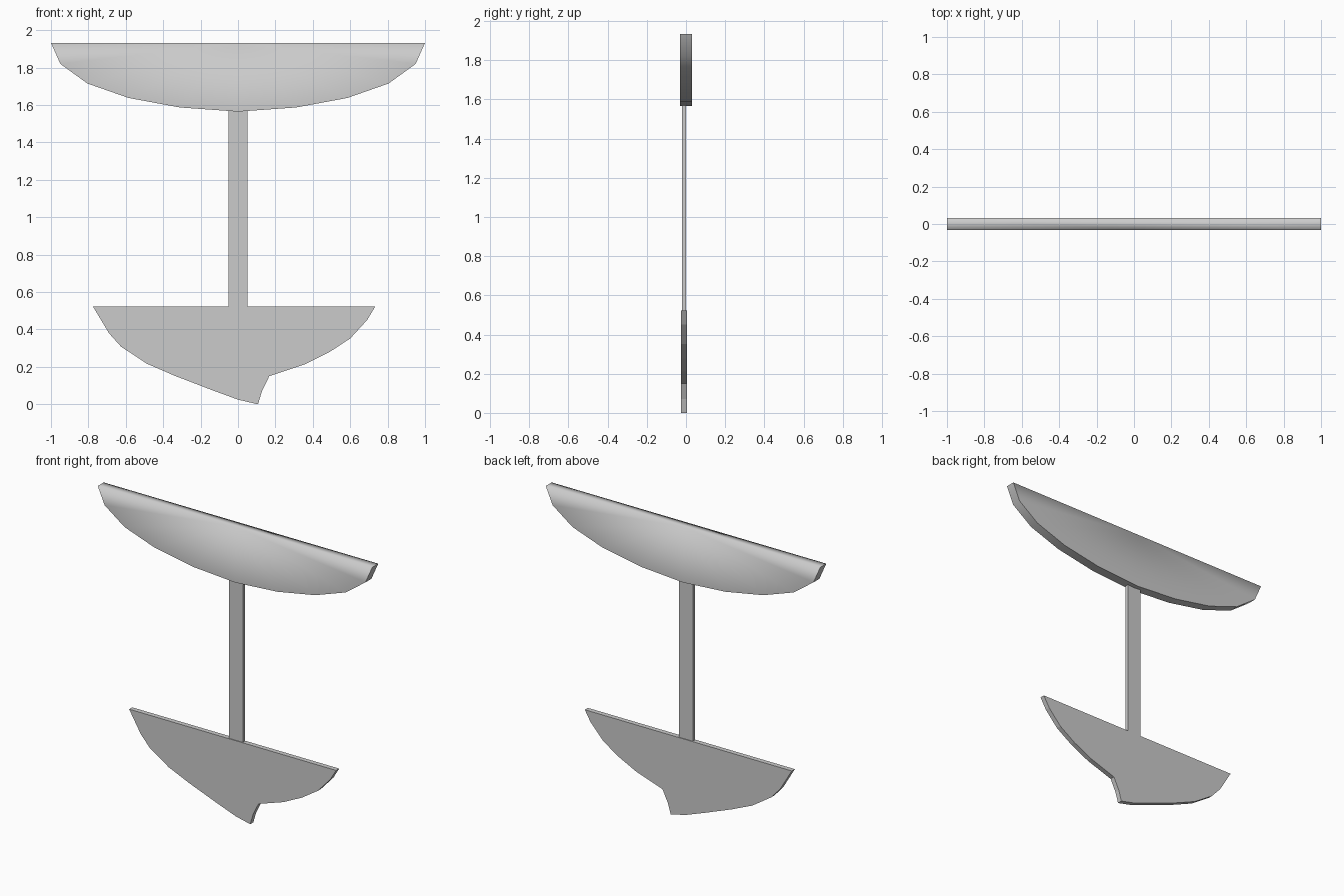
import bpy, bmesh

if "Cube" in bpy.data.objects:
    bpy.data.objects.remove(bpy.data.objects["Cube"])


def slab(name, outline, y0, y1, hub=None):
    """Extrude an (x, z) outline along y. With a hub index the two faces are
    fans around that point, and the flat top blends softly into them."""
    bm = bmesh.new()
    front = [bm.verts.new((x, y0, z)) for x, z in outline]
    back = [bm.verts.new((x, y1, z)) for x, z in outline]
    n = len(outline)
    for i in range(n):
        j = (i + 1) % n
        bm.faces.new((front[i], front[j], back[j], back[i]))
    for ring in (front, back):
        if hub is None:
            bm.faces.new(ring)
        else:
            order = ring[hub:] + ring[:hub]
            for a, b in zip(order[1:-1], order[2:]):
                bm.faces.new((order[0], a, b))
    bmesh.ops.recalc_face_normals(bm, faces=bm.faces)
    if hub is not None:
        for f in bm.faces:
            f.smooth = True
        # Lower rim stays crisp, only the top edge is soft
        for f in bm.faces:
            if abs(f.normal.y) < 0.5 and f.normal.z < 0.9:
                for e in f.edges:
                    if abs(e.verts[0].co.y - e.verts[1].co.y) < 1e-5 or e.verts[0].co.z > 1.9:
                        e.smooth = False
    mesh = bpy.data.meshes.new(name)
    bm.to_mesh(mesh)
    bm.free()
    obj = bpy.data.objects.new(name, mesh)
    bpy.context.collection.objects.link(obj)
    return obj


# Upper blade: symmetric bowl-shaped outline with a straight top
half = [(1.0, 1.933), (0.95, 1.82), (0.805, 1.715), (0.585, 1.638), (0.31, 1.587)]
upper = ([(0, 1.933)] + [(-x, z) for x, z in half] + [(0, 1.565)]
         + half[::-1])
slab("upper_blade", upper, -0.031, 0.031, hub=0)

# Narrow flat stem joining the blades
slab("stem", [(-0.05, 0.51), (0.05, 0.51), (0.05, 1.58), (-0.05, 1.58)], -0.021, 0.001)

# Lower blade: lopsided hull with a small notch on its right side
lower = [(-0.775, 0.522), (-0.69, 0.38), (-0.625, 0.308), (-0.487, 0.217),
         (-0.337, 0.152), (-0.134, 0.074), (0, 0.025), (0.107, 0.0),
         (0.128, 0.07), (0.167, 0.15), (0.353, 0.212), (0.487, 0.278),
         (0.6, 0.352), (0.69, 0.45), (0.733, 0.522)]
slab("lower_blade", lower, -0.026, 0.006)
